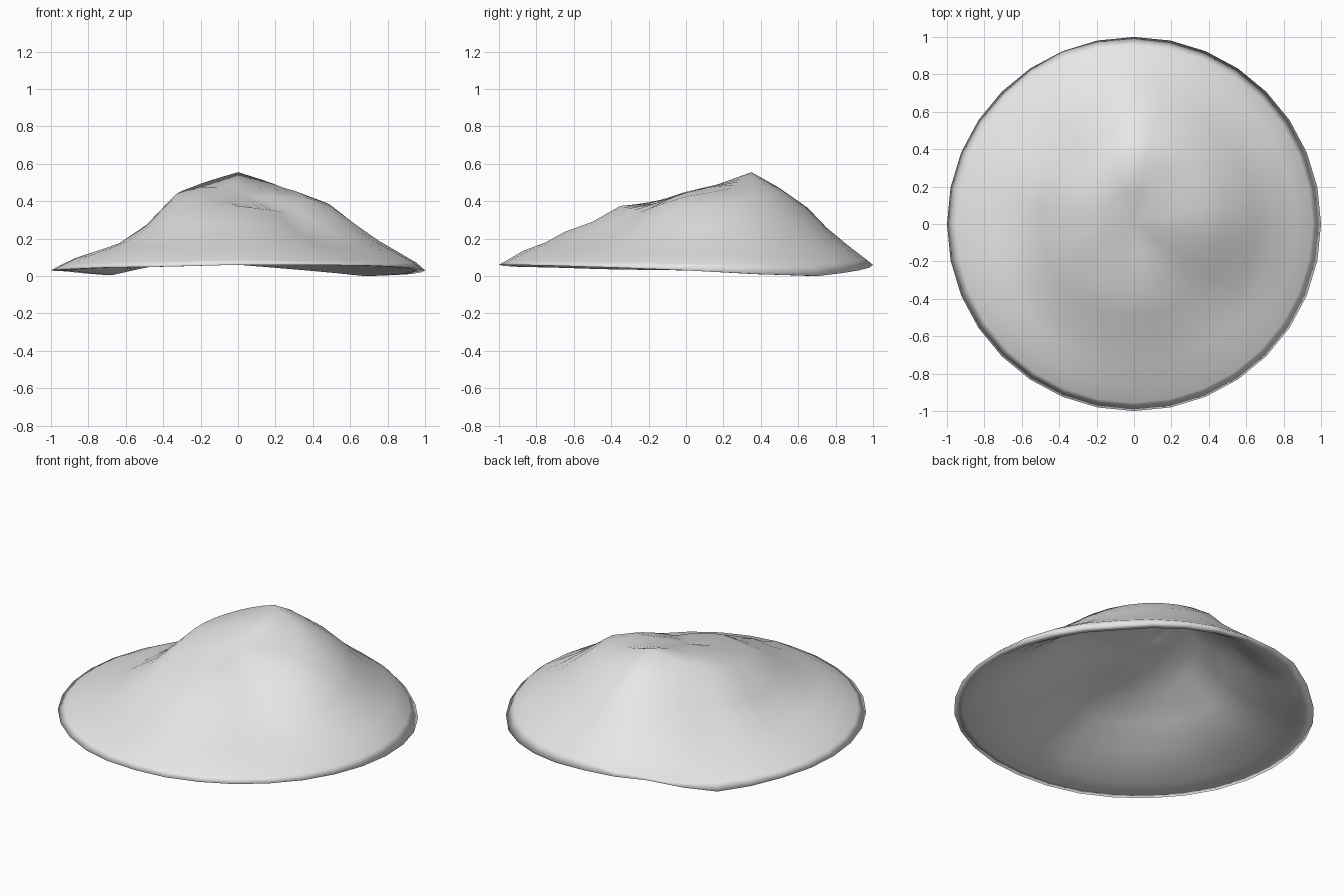
import bpy, bmesh, math

cube = bpy.data.objects.get("Cube")
if cube:
    bpy.data.objects.remove(cube, do_unlink=True)

SEGMENTS = 32
THICKNESS = 0.055
CENTRE = 0.45

# Rim height at sixteen compass directions, counter-clockwise from +x
RIM = (.03, .01, 0, .03, .06, .07, .005, .025,
       .03, .035, .045, .05, .06, .06, .055, .045)

# Hill heights: radius, then eight directions, counter-clockwise from +x
RINGS = [
    (.17, (.445, .475, .49, .475, .445, .41, .38, .40)),
    (.35, (.425, .47, .555, .475, .41, .375, .375, .34)),
    (.50, (.37, .42, .47, .31, .26, .29, .29, .25)),
    (.65, (.26, .29, .365, .19, .165, .20, .235, .19)),
    (.75, (.19, .205, .26, .14, .135, .155, .18, .15)),
    (.87, (.12, .12, .16, .09, .095, .115, .135, .115)),
]
EDGE = (.07, .06, .095, .045, .055, .07, .085, .075)


def height(values, i):
    """Periodic interpolation between the directions of one ring."""
    t = i * len(values) / SEGMENTS
    k, f = int(t), t - int(t)
    return values[k] * (1 - f) + values[(k + 1) % len(values)] * f


def ring(bm, radius, values, lift=0):
    verts = []
    for i in range(SEGMENTS):
        a = math.tau * i / SEGMENTS
        z = height(values, i) + lift
        verts.append(bm.verts.new((radius * math.cos(a), radius * math.sin(a), z)))
    return verts


def bridge(bm, inner, outer):
    for i in range(SEGMENTS):
        j = (i + 1) % SEGMENTS
        bm.faces.new((inner[i], outer[i], outer[j], inner[j]))


def cap(bm, z, loop):
    centre = bm.verts.new((0, 0, z))
    for i in range(SEGMENTS):
        bm.faces.new((centre, loop[i], loop[(i + 1) % SEGMENTS]))


# Hill shell: upper skin, steep edge, rim with narrow flange, hollow underside
bm = bmesh.new()
loops = [ring(bm, r, v) for r, v in RINGS]
loops.append(ring(bm, .955, EDGE))
loops.append(ring(bm, 1.0, RIM))
loops.append(ring(bm, .95, RIM))
loops += [ring(bm, r, v, -THICKNESS) for r, v in reversed(RINGS)]
for first, second in zip(loops, loops[1:]):
    bridge(bm, first, second)
cap(bm, CENTRE, loops[0])
cap(bm, CENTRE - THICKNESS, loops[-1])
bmesh.ops.recalc_face_normals(bm, faces=bm.faces)

mesh = bpy.data.meshes.new("hill_shell")
bm.to_mesh(mesh)
bm.free()
mesh.shade_smooth()

# Plain grey material
grey = bpy.data.materials.new("light grey")
grey.use_nodes = True
colour = (0.8, 0.8, 0.8, 1)
grey.diffuse_color = colour
grey.node_tree.nodes["Principled BSDF"].inputs["Base Color"].default_value = colour
mesh.materials.append(grey)

hill = bpy.data.objects.new("hill_shell", mesh)
bpy.context.collection.objects.link(hill)
